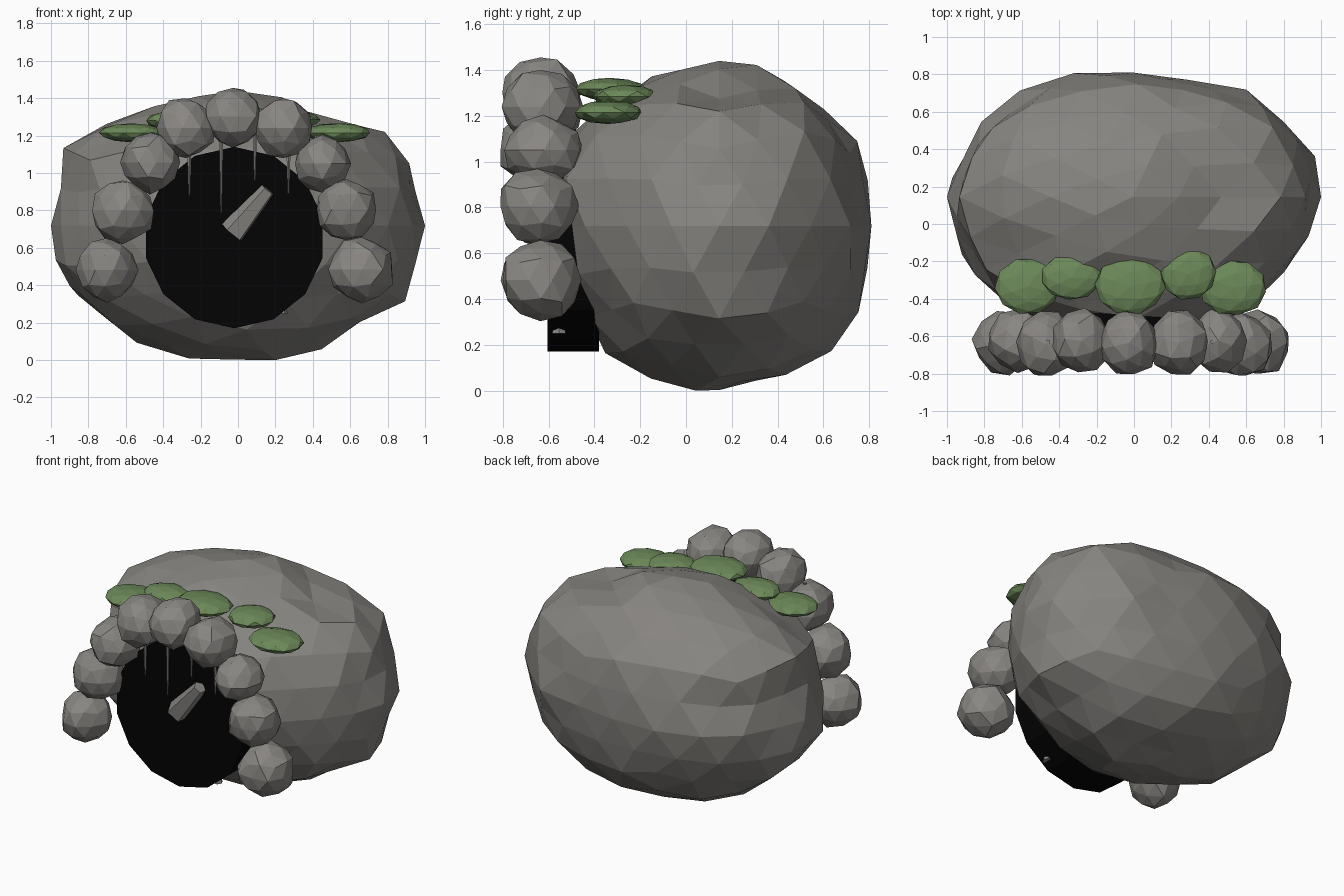
import bpy, bmesh, math, random
from mathutils import Vector, Matrix

cube = bpy.data.objects.get("Cube")
if cube:
    bpy.data.objects.remove(cube, do_unlink=True)

rng = random.Random(12)


def material(name, colour):
    m = bpy.data.materials.new(name)
    m.use_nodes = True
    m.diffuse_color = (*colour, 1)
    bsdf = next(n for n in m.node_tree.nodes if n.type == 'BSDF_PRINCIPLED')
    bsdf.inputs["Base Color"].default_value = (*colour, 1)
    bsdf.inputs["Roughness"].default_value = 0.9
    return m


ROCK = material("mound grey", (0.24, 0.231, 0.215))
STONE = material("stone grey", (0.25, 0.24, 0.225))
MOSS = material("moss green", (0.15, 0.25, 0.1))
DARK = material("cave black", (0.001, 0.001, 0.001))


def finish(bm, name, mat):
    bmesh.ops.recalc_face_normals(bm, faces=bm.faces)
    mesh = bpy.data.meshes.new(name)
    bm.to_mesh(mesh)
    bm.free()
    mesh.materials.append(mat)
    ob = bpy.data.objects.new(name, mesh)
    bpy.context.collection.objects.link(ob)
    return ob


def fit(bm, low, high):
    """Stretch the mesh so that it fills the given box."""
    for i in range(3):
        a = min(v.co[i] for v in bm.verts)
        b = max(v.co[i] for v in bm.verts)
        for v in bm.verts:
            v.co[i] = low[i] + (v.co[i] - a) / (b - a) * (high[i] - low[i])


def boulder(name, mat, centre, radii, jitter):
    """Faceted lump with uneven corners."""
    bm = bmesh.new()
    bmesh.ops.create_icosphere(bm, subdivisions=2, radius=1)
    turn = Matrix.Rotation(rng.uniform(0, math.tau), 3, 'Z')
    for v in bm.verts:
        v.co = turn @ v.co * (1 + rng.uniform(-jitter, jitter))
    c, r = Vector(centre), Vector(radii)
    fit(bm, c - r, c + r)
    return finish(bm, name, mat)


def spike(name, mat, start, end, r1, r2, sides):
    """Tapered rod between two points."""
    a, b = Vector(start), Vector(end)
    axis = b - a
    bm = bmesh.new()
    bmesh.ops.create_cone(bm, cap_ends=True, segments=sides, radius1=r1,
                          radius2=r2, depth=axis.length)
    place = Matrix.Translation((a + b) / 2) @ axis.to_track_quat('Z', 'Y').to_matrix().to_4x4()
    bmesh.ops.transform(bm, matrix=place, verts=bm.verts)
    return finish(bm, name, mat)


# Mound: lump drawn out to a front, a side and a top outline, with local knobs and dents
CENTRE, RADII, POWER = Vector((0, 0.13, 0.72)), Vector((1, 0.67, 0.72)), 2.12
front = [(-0.94, 1.13), (-0.87, 0.96), (-0.98, 0.73), (-1, 0.52), (-0.9, 0.35), (-0.68, 0.19),
         (-0.28, 0.03), (0.18, 0), (0.68, 0.19), (0.9, 0.31), (0.98, 0.5), (1, 0.72),
         (0.91, 0.9), (0.92, 1.07), (0.79, 1.23), (0.45, 1.3), (0.25, 1.43), (-0.25, 1.43),
         (-0.48, 1.35)]
side = [(-0.38, 0.18), (-0.2, 0.05), (0, 0), (0.4, 0.08), (0.62, 0.18), (0.72, 0.31),
        (0.74, 0.5), (0.81, 0.72), (0.74, 0.95), (0.71, 1.11), (0.64, 1.2), (0.4, 1.35),
        (0.2, 1.43), (0, 1.43), (-0.2, 1.33), (-0.37, 1.24), (-0.52, 1.12), (-0.58, 0.85),
        (-0.55, 0.6), (-0.45, 0.35)]
top = [(-1, 0.21), (-0.98, -0.11), (-0.77, -0.37), (-0.52, -0.52), (0, -0.57), (0.52, -0.52),
       (0.67, -0.41), (0.87, -0.22), (0.98, -0.03), (1, 0.34), (0.83, 0.52), (0.6, 0.7),
       (0.25, 0.73), (0, 0.8), (-0.35, 0.81), (-0.71, 0.6), (-0.9, 0.38)]
knobs = [((0.76, 0.05, 1.23), 0.06), ((0.62, 0.55, 1.18), 0.06), ((0.42, 0.2, 1.36), -0.06),
         ((0.5, -0.42, 1.05), 0.06), ((-0.5, -0.42, 1.05), 0.06), ((-0.93, 0.1, 1.12), 0.04)]


def to_unit(point):
    return Vector((p - c) / r for p, c, r in zip(point, CENTRE, RADII))


def polar(points, i, j):
    """Outline as sorted (angle, radius) pairs about the mound's centre."""
    pairs = []
    for p, q in points:
        a, b = (p - CENTRE[i]) / RADII[i], (q - CENTRE[j]) / RADII[j]
        pairs.append((math.atan2(b, a), math.hypot(a, b)))
    pairs.sort()
    first, last = pairs[0], pairs[-1]
    return [(last[0] - math.tau, last[1])] + pairs + [(first[0] + math.tau, first[1])]


def reach(pairs, angle):
    for (a0, r0), (a1, r1) in zip(pairs, pairs[1:]):
        if a0 <= angle <= a1:
            return r0 + (r1 - r0) * (angle - a0) / max(a1 - a0, 1e-6)


def rounded_box(d):
    return sum(abs(k) ** POWER for k in d) ** (-1 / POWER)


outlines = [(0, 2, polar(front, 0, 2)), (1, 2, polar(side, 1, 2)), (0, 1, polar(top, 0, 1))]
bm = bmesh.new()
bmesh.ops.create_icosphere(bm, subdivisions=3, radius=1)
for v in bm.verts:
    d = v.co.normalized()
    total = change = 0
    for i, j, pairs in outlines:
        flat = Vector((d[i], d[j]))
        weight = flat.length_squared ** 4
        if weight > 1e-4:
            ratio = reach(pairs, math.atan2(flat.y, flat.x)) / rounded_box(flat.normalized())
            change += weight * (ratio - 1)
            total += weight
    size = rounded_box(d) * (1 + change / max(total, 1))
    for point, amount in knobs:
        size += amount * max(0, d.dot(to_unit(point).normalized())) ** 30
    v.co = d * size * (1 + rng.uniform(-0.028, 0.028)) * RADII + CENTRE
fit(bm, (-1, -0.57, 0), (1, 0.81, 1.44))
finish(bm, "cave_mound", ROCK)

# Dark mouth of the cave
spike("cave_mouth", DARK, (-0.02, -0.38, 0.655), (-0.02, -0.605, 0.655), 0.485, 0.485, 14)

# Arch of stones around the mouth
arch = [(-0.70, 0.48, 0.168), (-0.615, 0.79, 0.165), (-0.47, 1.05, 0.16),
        (-0.28, 1.24, 0.155), (-0.03, 1.295, 0.155), (0.24, 1.24, 0.155),
        (0.455, 1.05, 0.15), (0.58, 0.805, 0.158), (0.655, 0.48, 0.172)]
for i, (x, z, r) in enumerate(arch):
    y = -0.63 + rng.uniform(-0.01, 0.01)
    boulder(f"arch_stone_{i + 1}", STONE, (x, y, z), (r, 0.172, r + 0.005), 0.07)

# Moss cushions along the brow
moss = [(-0.57, -0.335, 1.215, 0.175, 0.145), (-0.33, -0.285, 1.28, 0.16, 0.12),
        (-0.02, -0.335, 1.315, 0.19, 0.15), (0.29, -0.265, 1.285, 0.15, 0.14),
        (0.53, -0.34, 1.215, 0.175, 0.145)]
for i, (x, y, z, rx, ry) in enumerate(moss):
    boulder(f"moss_cushion_{i + 1}", MOSS, (x, y, z), (rx, ry, 0.051), 0.03)

# Thin stalactites hanging from the arch
hanging = [(-0.46, 1.22, 0.98), (-0.26, 1.1, 0.88), (-0.09, 1.2, 0.79),
           (0.09, 1.2, 0.96), (0.27, 1.1, 0.89), (0.42, 1.2, 0.98)]
for i, (x, high, tip) in enumerate(hanging):
    spike(f"stalactite_{i + 1}", STONE, (x, -0.63, high), (x, -0.63, tip), 0.012, 0.005, 6)

# Leaning broken rock in the mouth and a small floor spike beside it
spike("leaning_rock", STONE, (-0.03, -0.61, 0.68), (0.16, -0.64, 0.91), 0.075, 0.042, 5)
spike("floor_spike", STONE, (0.232, -0.555, 0.25), (0.235, -0.555, 0.31), 0.035, 0.012, 6)
